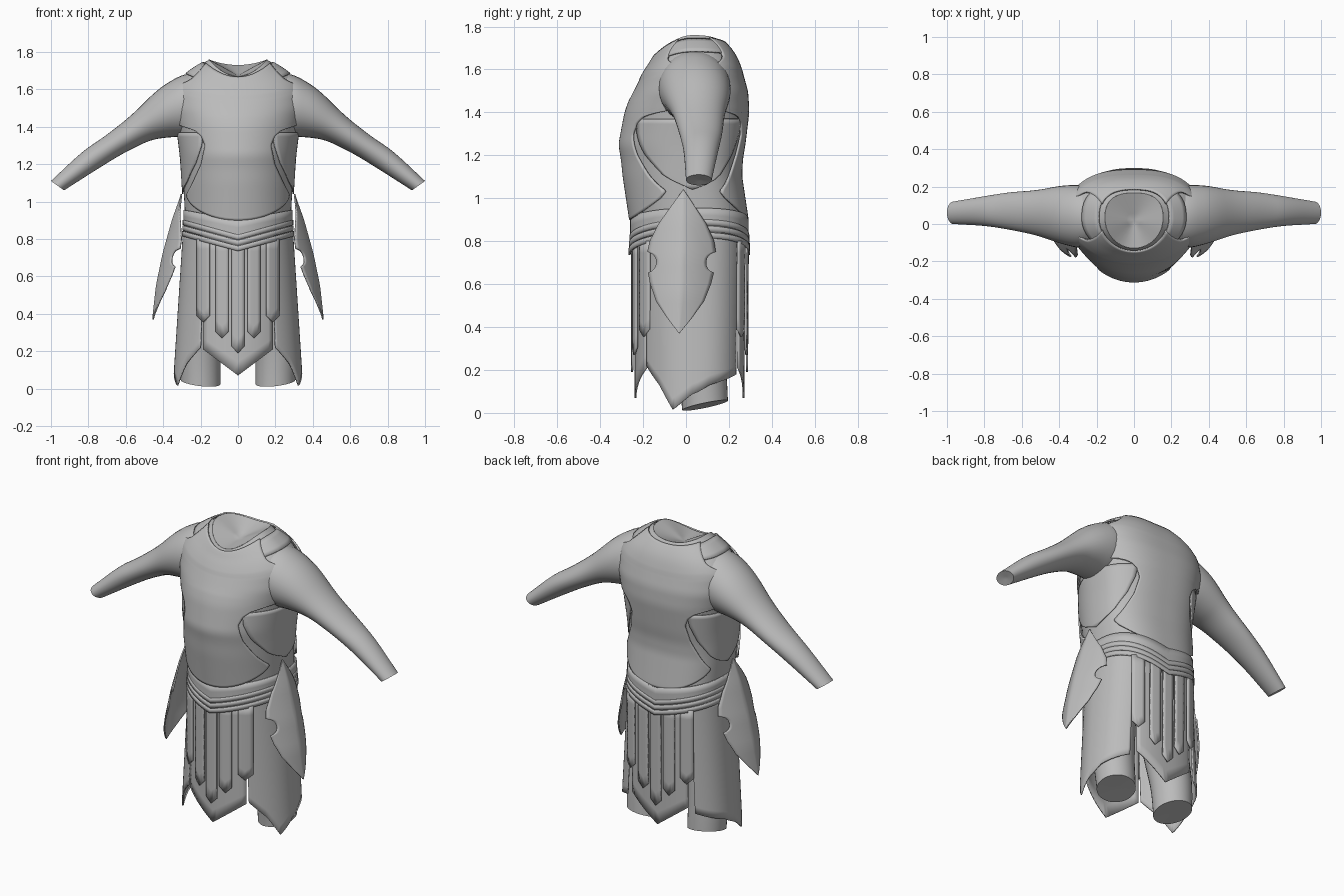
import bpy, bmesh, math
from math import sin, cos, pi, radians

if "Cube" in bpy.data.objects:
    bpy.data.objects.remove(bpy.data.objects["Cube"])

grey = bpy.data.materials.new("plain_grey")
grey.use_nodes = True
GREY = (0.5, 0.5, 0.5, 1)
grey.diffuse_color = GREY
grey.node_tree.nodes["Principled BSDF"].inputs["Base Color"].default_value = GREY


def lerp(rows, t):
    """Piecewise linear lookup in rows of (t, values...)."""
    t = min(max(t, rows[0][0]), rows[-1][0])
    for a, b in zip(rows, rows[1:]):
        if t <= b[0]:
            k = (t - a[0]) / (b[0] - a[0])
            return [p + (q - p) * k for p, q in zip(a[1:], b[1:])]


def smooth(rows, t, h):
    """Rounded lookup: average of nearby linear lookups."""
    near = [lerp(rows, t + h * k / 2) for k in (-2, -1, 0, 1, 2)]
    return [sum(c) / 5 for c in zip(*near)]


def sheet(name, fn, nu, nv, thick=0.0, ring=False, mirror=False):
    """Grid surface from fn(u, v), with u and v running from 0 to 1."""
    bm = bmesh.new()
    cols = nu if ring else nu + 1
    grid = [[bm.verts.new(fn(i / nu, j / nv)) for i in range(cols)] for j in range(nv + 1)]
    for j in range(nv):
        for i in range(nu):
            k = (i + 1) % cols
            bm.faces.new((grid[j][i], grid[j][k], grid[j + 1][k], grid[j + 1][i]))
    bmesh.ops.remove_doubles(bm, verts=bm.verts, dist=0.0002)
    me = bpy.data.meshes.new(name)
    bm.to_mesh(me)
    bm.free()
    ob = bpy.data.objects.new(name, me)
    bpy.context.collection.objects.link(ob)
    me.materials.append(grey)
    if thick:
        mod = ob.modifiers.new("thickness", "SOLIDIFY")
        mod.thickness, mod.offset = thick, 0
    if mirror:
        ob.modifiers.new("other_side", "MIRROR")
    bpy.ops.object.select_all(action="DESELECT")
    ob.select_set(True)
    bpy.context.view_layer.objects.active = ob
    bpy.ops.object.shade_smooth_by_angle(angle=radians(40))


def cap(name, rim, centre, turn=1, mirror=False):
    """Fill an open end: rim(u) blended in to a centre point."""
    def fn(u, v):
        return [p + (c - p) * v for p, c in zip(rim(turn * u), centre)]
    sheet(name, fn, 32, 4, ring=True, mirror=mirror)


Y0 = 0.03


def section(a, hw, yf, yb, n=2.6):
    """Waist-like outline: a = 0 faces the front, pi the back."""
    s, c = sin(a), cos(a)
    if c >= 0:
        return hw * s, Y0 - (Y0 - yf) * c
    return hw * s, Y0 + (yb - Y0) * (1 - abs(s) ** n) ** (1 / n)


# Torso rows: height, half width, front y, back y
TORSO = [(0.7, .285, -.24, .275), (0.9, .282, -.25, .277), (1.0, .287, -.265, .262),
         (1.1, .293, -.28, .247), (1.18, .298, -.288, .25), (1.25, .303, -.3, .262),
         (1.4, .322, -.272, .28), (1.5, .345, -.235, .275), (1.6, .34, -.2, .25),
         (1.66, .295, -.175, .23), (1.7, .245, -.155, .21), (1.74, .18, -.14, .18),
         (1.76, .145, -.125, .16)]


def torso(a, z, off=0.0):
    hw, yf, yb = smooth(TORSO, z, 0.02)
    x, y = section(a, hw + off, yf - off, yb + off)
    drop = max(0, z - 1.45) / 0.31 * (0.09 if cos(a) > 0 else 0.03) * cos(a) ** 2
    return x, y, z - drop + (off * 0.5 if z > 1.6 else 0)


sheet("tunic_body", lambda u, v: torso(2 * pi * u, 0.7 + 1.06 * v), 64, 50, ring=True)
cap("neck_hollow", lambda u: torso(2 * pi * u, 1.76), (0, .02, 1.675))
cap("tunic_underside", lambda u: torso(2 * pi * u, 0.7), (0, .02, .66), -1)

# Sleeves: top x, z; bottom x, z; y range
SLEEVE = [(0, .2, 1.69, .22, 1.36, -.115, .195), (1, .3, 1.68, .29, 1.345, -.13, .21),
          (2, .425, 1.605, .36, 1.345, -.105, .205), (3, .57, 1.46, .47, 1.33, -.06, .18),
          (4, .71, 1.35, .62, 1.255, -.03, .17), (5, .83, 1.27, .75, 1.175, -.01, .15),
          (6, 1.0, 1.11, .93, 1.06, 0, .12)]


def sleeve(u, v):
    tx, tz, bx, bz, y1, y2 = smooth(SLEEVE, 6 * v, 0.35 * min(1, 8 * (1 - v)))
    c, s = cos(2 * pi * u), -sin(2 * pi * u)
    return ((tx + bx) / 2 + (tx - bx) / 2 * c, (y1 + y2) / 2 + (y2 - y1) / 2 * s,
            (tz + bz) / 2 + (tz - bz) / 2 * c)


sheet("sleeve", sleeve, 32, 36, ring=True, mirror=True)
cap("cuff_end", lambda u: sleeve(u, 1), (.96, .06, 1.088), mirror=True)

# Breastplate and backplate, narrowed at the side openings
PLATE = [(.9, .275), (1.0, .278), (1.04, .272), (1.1, .24), (1.2, .195), (1.3, .175),
         (1.35, .195), (1.38, .23), (1.41, .315), (1.48, .335), (1.6, .345),
         (1.66, .255), (1.7, .215), (1.745, .17)]


def plate(back):
    def fn(u, v):
        k = 2 * u - 1
        z = 0.9 + 0.13 * k * k * (1 - v) + 0.845 * v
        hw = smooth(TORSO, z, 0.02)[0]
        a = k * math.asin(min(lerp(PLATE, z)[0] / (hw + .01), 0.975))
        return torso(pi - a if back else a, z, 0.01)
    return fn


sheet("breastplate", plate(False), 32, 70, 0.01)
sheet("backplate", plate(True), 32, 70, 0.01)

# Underarm guards and shoulder straps
GUARD = [(1.04, 0), (1.1, 24), (1.2, 42), (1.3, 52), (1.37, 55)]


def guard(u, v):
    z = 1.04 + 0.33 * v
    return torso(radians(90 + (2 * u - 1) * lerp(GUARD, z)[0]), z, 0.006)


sheet("underarm_guard", guard, 20, 14, 0.006, mirror=True)
sheet("shoulder_strap", lambda u, v: torso(radians(48 + 84 * u), 1.68 + .06 * v, 0.008),
      16, 4, 0.008, mirror=True)


# Belt: smooth sash with three raised bands dipping to front and back
def belt(bottom, top, dip_b, dip_t, off):
    def fn(u, v):
        a = 2 * pi * u
        x, y = section(a, .284 + off, -.252 - off, .283 + off)
        slope = 1 - abs(sin(a))
        return x, y, bottom - dip_b * slope + v * (top - bottom - (dip_t - dip_b) * slope)
    return fn


sheet("belt_sash", belt(.82, .955, .08, .055, .004), 64, 4, 0.008, ring=True)
for i in range(3):
    low = 0.815 + 0.03 * i
    sheet(f"belt_band_{i + 1}", belt(low, low + .027, .08, .08, .012 - .002 * i),
          64, 2, 0.008, ring=True)


def skirt(a, z, off=0.0):
    k = (0.8 - z) / 0.8
    x, y = section(a, .293 + .052 * k + off, -.235 - off, .272 - .005 * k + off)
    return x, y, z


# Side skirt panels with a pointed hem: angle, hem height
HEM = [(37, .22), (55, .13), (70, .015), (85, .07), (102, .13), (138, .18)]


def side_panel(u, v):
    deg = 37 + 101 * u
    hem = lerp(HEM, deg)[0]
    return skirt(radians(deg), hem + (0.84 - hem) * v)


sheet("side_skirt", side_panel, 40, 16, 0.008, mirror=True)


def tongue(xc, half, tip, rise, off, back):
    """Hanging strip with a pointed end."""
    def fn(u, v):
        k = 2 * u - 1
        a = math.asin((xc + half * k) / 0.31)
        low = tip + rise * abs(k)
        z = low + (0.8 - low) * v
        x, y, z = skirt(pi - a if back else a, z, off)
        return xc + half * k, y, z
    return fn


# Centre panels and hanging strips, front and back
for back, side in ((False, "front"), (True, "back")):
    sheet(f"{side}_centre_panel", tongue(0, .185, .07, .14, 0, back), 16, 10, 0.008)
    sheet(f"{side}_centre_strip", tongue(0, .034, .19, .035, .016, back), 4, 8, 0.01)
    for name, xc, tip in (("inner", .085, .27), ("outer", .185, .355)):
        sheet(f"{side}_{name}_strip", tongue(xc, .034, tip, .035, .016, back),
              4, 8, 0.01, mirror=True)

# Legs: height, centre x, centre y, radius
LEG = [(.035, .2, .09, .106), (.2, .205, .075, .112), (.45, .185, .04, .125), (.8, .15, .02, .135)]


def leg(u, v):
    z = .035 + .765 * v
    x, y, r = smooth(LEG, z, 0.05)
    c, s = cos(2 * pi * u), sin(2 * pi * u)
    return x + r * c, y + r * s, z + (.022 * s + .012 * c) * (1 - v)


sheet("leg", leg, 32, 16, ring=True, mirror=True)
cap("leg_end", lambda u: leg(u, 0), (.2, .088, .036), -1, mirror=True)

# Leaf-shaped hip plates with a round notch in each edge
LEAF = [(.37, 0), (.44, .055), (.52, .11), (.6, .14), (.655, .152), (.662, .13), (.68, .118),
        (.7, .114), (.72, .118), (.74, .132), (.747, .158), (.8, .148), (.88, .11), (.96, .055),
        (1.04, 0)]
RIDGE = [(.37, .455), (.55, .435), (.72, .4), (.9, .35), (1.04, .3)]


def hip_plate(u, v):
    k, z = 2 * u - 1, .37 + .67 * v
    y = lerp(LEAF, z)[0] * k
    return smooth(RIDGE, z, .03)[0] - 1.8 * y * y - .24 * abs(y), y - .012 - .02 * (1 - v), z


sheet("hip_plate", hip_plate, 16, 90, 0.008, mirror=True)
